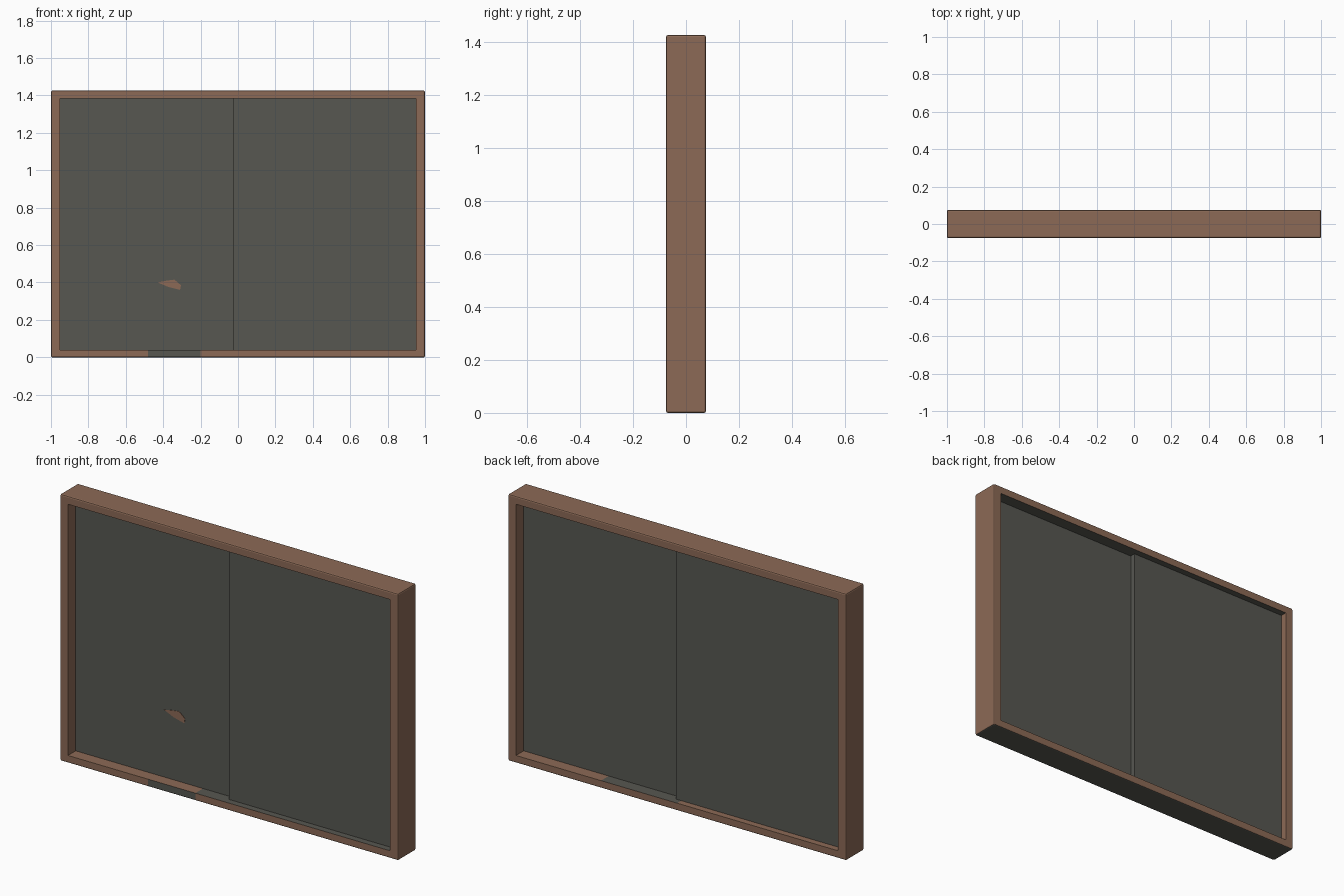
import bpy, bmesh

if "Cube" in bpy.data.objects:
    bpy.data.objects.remove(bpy.data.objects["Cube"])

H, D = 1.425, 0.075                       # height, half depth


def material(name, rgb):
    m = bpy.data.materials.new(name)
    m.diffuse_color = (*rgb, 1)
    m.use_nodes = True
    m.node_tree.nodes["Principled BSDF"].inputs["Base Color"].default_value = m.diffuse_color
    return m


brown = material("brown frame", (0.262, 0.144, 0.093))
grey = material("dark grey", (0.095, 0.096, 0.083))


def finish(bm, name, mats):
    mesh = bpy.data.meshes.new(name)
    bm.to_mesh(mesh)
    bm.free()
    for m in mats:
        mesh.materials.append(m)
    ob = bpy.data.objects.new(name, mesh)
    bpy.context.collection.objects.link(ob)
    return ob


def box(name, x0, x1, y0, y1, z0, z1, mat):
    bm = bmesh.new()
    bmesh.ops.create_cube(bm, size=1)
    for v in bm.verts:
        v.co = ((x0 + x1) / 2 + v.co.x * (x1 - x0),
                (y0 + y1) / 2 + v.co.y * (y1 - y0),
                (z0 + z1) / 2 + v.co.z * (z1 - z0))
    return finish(bm, name, [mat])


# Frame: rectangular ring with softened edges
bm = bmesh.new()


def loop(x0, x1, z0, z1, y):
    return [bm.verts.new((x, y, z)) for x, z in ((x0, z0), (x1, z0), (x1, z1), (x0, z1))]


outer, inner = (-1, 1, 0, H), (-0.953, 0.953, 0.04, 1.383)
rings = [loop(*outer, -D), loop(*inner, -D), loop(*inner, D), loop(*outer, D)]
for a, b in zip(rings, rings[1:] + rings[:1]):
    for i in range(4):
        j = (i + 1) % 4
        bm.faces.new((a[i], a[j], b[j], b[i]))
bmesh.ops.recalc_face_normals(bm, faces=bm.faces)
rim = [e for e in bm.edges if all(abs(abs(v.co.x) - 1) < 1e-4 for v in e.verts)]
bmesh.ops.bevel(bm, geom=rim, offset=0.007, segments=2, profile=0.5, affect='EDGES')

# Cut lines where the frame colour changes
for co, no in (((-0.48, 0, 0), (1, 0, 0)), ((-0.2, 0, 0), (1, 0, 0)),
               ((0.45, 0, 0), (1, 0, 0)), ((0, 0, 0), (1, 0, 0)), ((0, 0, 0), (0, 1, 0))):
    bmesh.ops.bisect_plane(bm, geom=bm.verts[:] + bm.edges[:] + bm.faces[:],
                           plane_co=co, plane_no=no)
bm.normal_update()
for f in bm.faces:
    c, n = f.calc_center_median(), f.normal
    underside = n.z < -0.9
    patch = n.y < -0.9 and c.z < 0.1 and -0.48 < c.x < -0.2
    ledge = n.z > 0.9 and c.z < 0.1 and ((c.y < 0 and c.x > -0.2) or
                                         (c.y > 0 and 0 < c.x < 0.45))
    f.material_index = int(underside or patch or ledge)
finish(bm, "frame", [brown, grey])

# Two overlapping sliding panes, right one forward
box("left_pane", -0.96, 0.03, -0.01, 0.04, 0.03, 1.39, grey)
box("right_pane", -0.025, 0.96, -0.04, 0.01, 0.03, 1.39, grey)

# Small brown mark on the left pane
bm = bmesh.new()
pts = ((-0.43, 0.40), (-0.37, 0.375), (-0.31, 0.36), (-0.305, 0.385),
       (-0.34, 0.415), (-0.38, 0.41))
face = bm.faces.new([bm.verts.new((x, -0.012, z)) for x, z in pts])
ext = bmesh.ops.extrude_face_region(bm, geom=[face])
for v in ext["geom"]:
    if isinstance(v, bmesh.types.BMVert):
        v.co.y = -0.008
bmesh.ops.recalc_face_normals(bm, faces=bm.faces)
finish(bm, "pane_mark", [brown])
